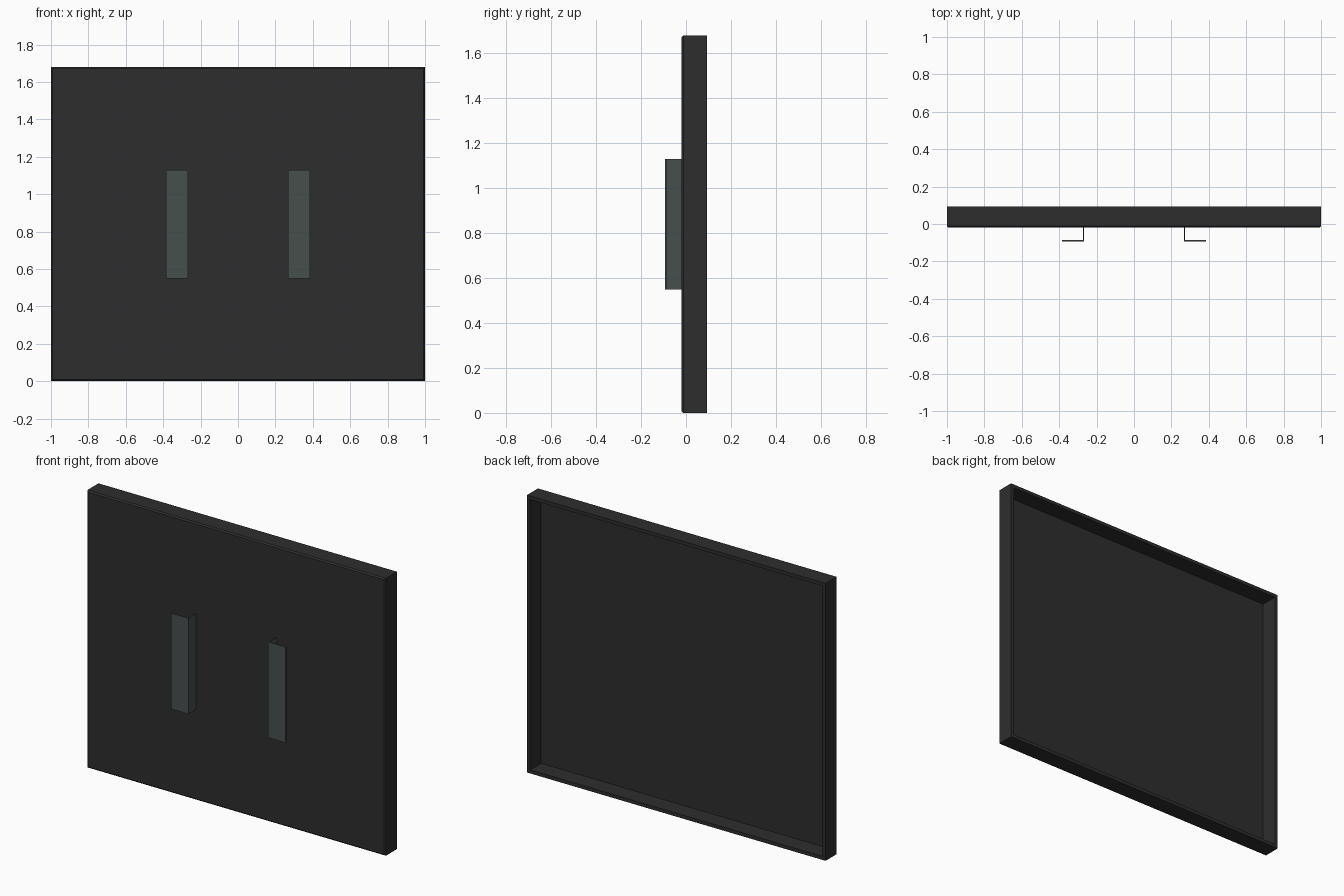
import bpy
import bmesh

cube = bpy.data.objects.get("Cube")
if cube:
    bpy.data.objects.remove(cube, do_unlink=True)


def make_material(name, color):
    mat = bpy.data.materials.new(name)
    mat.use_nodes = True
    mat.diffuse_color = color
    mat.node_tree.nodes["Principled BSDF"].inputs["Base Color"].default_value = color
    return mat


def finish(name, bm, mat):
    bmesh.ops.recalc_face_normals(bm, faces=bm.faces)
    mesh = bpy.data.meshes.new(name)
    bm.to_mesh(mesh)
    bm.free()
    mesh.materials.append(mat)
    obj = bpy.data.objects.new(name, mesh)
    bpy.context.collection.objects.link(obj)
    return obj


charcoal = make_material("charcoal", (0.027, 0.027, 0.027, 1))
grey_green = make_material("grey green metal", (0.062, 0.08, 0.076, 1))

WIDTH, HEIGHT = 2.0, 1.68
FRONT, BACK = -0.02, 0.093
RIM, SKIN, BEVEL = 0.03, 0.008, 0.008

# Door panel: a shallow tray, open at the back, with softened front edges
bm = bmesh.new()
bmesh.ops.create_cube(bm, size=1)
for v in bm.verts:
    v.co.x *= WIDTH
    v.co.y = FRONT if v.co.y < 0 else BACK
    v.co.z = (v.co.z + 0.5) * HEIGHT
back = max(bm.faces, key=lambda f: f.calc_center_median().y)
bmesh.ops.inset_region(bm, faces=[back], thickness=RIM)
floor = bmesh.ops.extrude_face_region(bm, geom=[back])["geom"]
for v in floor:
    if isinstance(v, bmesh.types.BMVert):
        v.co.y = FRONT + SKIN
if back.is_valid:
    bmesh.ops.delete(bm, geom=[back], context="FACES")
front_edges = [e for e in bm.edges if all(abs(v.co.y - FRONT) < 0.001 for v in e.verts)]
bmesh.ops.bevel(bm, geom=front_edges, offset=BEVEL, segments=1, affect="EDGES")
finish("door_panel", bm, charcoal)

# Handles: upright L-shaped strips, opening outwards
INNER, OUTER, GRIP, THICK = 0.267, 0.385, -0.093, 0.007
BOTTOM, TOP = 0.55, 1.13
profile = [(INNER, FRONT), (INNER, GRIP), (OUTER, GRIP), (OUTER, GRIP + THICK),
           (INNER + THICK, GRIP + THICK), (INNER + THICK, FRONT)]
for name, side in (("left_handle", 1), ("right_handle", -1)):
    bm = bmesh.new()
    base = bm.faces.new([bm.verts.new((side * x, y, BOTTOM)) for x, y in profile])
    top = bmesh.ops.extrude_face_region(bm, geom=[base])["geom"]
    bmesh.ops.translate(bm, vec=(0, 0, TOP - BOTTOM),
                        verts=[v for v in top if isinstance(v, bmesh.types.BMVert)])
    finish(name, bm, grey_green)
